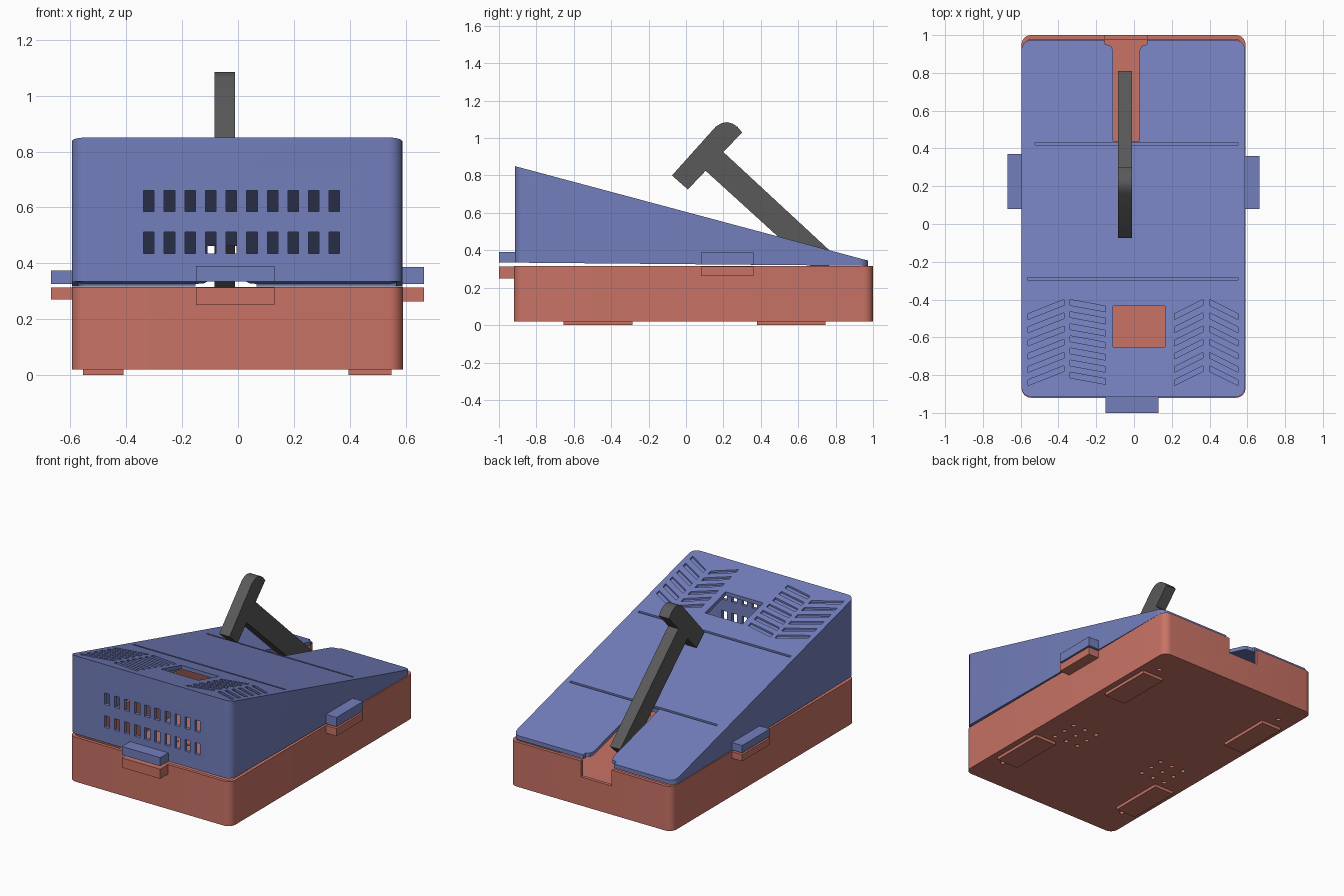
import bpy, bmesh, math

if "Cube" in bpy.data.objects:
    bpy.data.objects.remove(bpy.data.objects["Cube"])

def material(name, rgb):
    m = bpy.data.materials.new(name)
    m.diffuse_color = (*rgb, 1)
    m.use_nodes = True
    m.node_tree.nodes["Principled BSDF"].inputs["Base Color"].default_value = m.diffuse_color
    return m

RED = material("red_plastic", (0.58, 0.17, 0.13))
BLUE = material("blue_plastic", (0.17, 0.21, 0.50))
DARK = material("dark_grey", (0.10, 0.10, 0.10))

def finish(bm, name, mat=None, smooth=False):
    bmesh.ops.recalc_face_normals(bm, faces=bm.faces)
    me = bpy.data.meshes.new(name)
    bm.to_mesh(me)
    bm.free()
    ob = bpy.data.objects.new(name, me)
    bpy.context.collection.objects.link(ob)
    if mat:
        me.materials.append(mat)
    if smooth:
        smooth_shade(ob)
    return ob

def select(ob):
    bpy.ops.object.select_all(action='DESELECT')
    ob.select_set(True)
    bpy.context.view_layer.objects.active = ob

def smooth_shade(ob):
    select(ob)
    bpy.ops.object.shade_smooth_by_angle(angle=math.radians(30))

def bridge(bm, a, b):
    n = len(a)
    for i in range(n):
        bm.faces.new((a[i], a[(i + 1) % n], b[(i + 1) % n], b[i]))

def add_prism(bm, pts, z0, z1):
    """Vertical prism over an xy outline; z0 and z1 are functions of y."""
    lo = [bm.verts.new((x, y, z0(y))) for x, y in pts]
    hi = [bm.verts.new((x, y, z1(y))) for x, y in pts]
    bridge(bm, lo, hi)
    bm.faces.new(lo)
    bm.faces.new(hi)

def flat(z):
    return lambda y: z

def rect(x0, x1, y0, y1):
    return [(x0, y0), (x1, y0), (x1, y1), (x0, y1)]

def add_box(bm, x0, x1, y0, y1, z0, z1):
    add_prism(bm, rect(x0, x1, y0, y1), flat(z0), flat(z1))

def box(name, mat, *dims):
    bm = bmesh.new()
    add_box(bm, *dims)
    return finish(bm, name, mat)

def round_rect(x0, x1, y0, y1, r, steps=8):
    pts = []
    corners = ((x1 - r, y1 - r), (x0 + r, y1 - r), (x0 + r, y0 + r), (x1 - r, y0 + r))
    for k, (cx, cy) in enumerate(corners):
        for i in range(steps + 1):
            a = math.pi / 2 * (k + i / steps)
            pts.append((cx + r * math.cos(a), cy + r * math.sin(a)))
    return pts

def shell(name, mat, dims, r, wall, cap, inner_cap, rim):
    """Open rounded tray: outer and inner wall, joined along the rim."""
    x0, x1, y0, y1 = dims
    outer = round_rect(x0, x1, y0, y1, r)
    inner = round_rect(x0 + wall, x1 - wall, y0 + wall, y1 - wall, r - wall)
    bm = bmesh.new()
    rings = [[bm.verts.new((x, y, f(y))) for x, y in pts]
             for pts, f in ((outer, cap), (outer, rim), (inner, rim), (inner, inner_cap))]
    for a, b in zip(rings, rings[1:]):
        bridge(bm, a, b)
    bm.faces.new(rings[0])
    bm.faces.new(rings[-1])
    return finish(bm, name, mat)

def cut(ob, bm):
    cutter = finish(bm, "cutter")
    cutter.hide_render = True
    mod = ob.modifiers.new("cut", 'BOOLEAN')
    mod.operation, mod.solver, mod.object = 'DIFFERENCE', 'EXACT', cutter
    select(ob)
    bpy.ops.object.modifier_apply(modifier=mod.name)
    bpy.data.objects.remove(cutter)

# base tray with lever notch, speaker holes and screw holes
base = shell("base_tray", RED, (-0.595, 0.59, -0.92, 1.0), 0.05, 0.022,
             flat(0.02), flat(0.045), flat(0.315))
bm = bmesh.new()
add_box(bm, -0.155, 0.07, 0.95, 1.1, 0.21, 0.5)
holes = [(s * 0.35 + 0.09 * i, -0.145 + 0.09 * j)
         for s in (-1, 1) for i in (-1, 0, 1) for j in (-1, 0, 1)]
holes += [(s * 0.48, y) for s in (-1, 1) for y in (-0.69, 0.815)]
for hx, hy in holes:
    circle = [(hx + 0.014 * math.cos(a * math.pi / 8), hy + 0.014 * math.sin(a * math.pi / 8))
              for a in range(16)]
    add_prism(bm, circle, flat(-0.05), flat(0.1))
cut(base, bm)
smooth_shade(base)

# feet
for side, x0, x1 in (("left", -0.555, -0.41), ("right", 0.395, 0.55)):
    for end, y0, y1 in (("front", -0.655, -0.285), ("back", 0.38, 0.745)):
        box(f"foot_{end}_{side}", RED, x0, x1, y0, y1, 0, 0.025)

# sloping lid
def top(y):
    return 0.85 - (y + 0.915) * (0.505 / 1.888)

def under(y):
    return top(y) - 0.025

def rim(y):
    return 0.334 - (y + 0.915) * (0.017 / 1.888)

def groove(y):
    return top(y) - 0.011

def above(y):
    return top(y) + 0.1

lid = shell("sloping_lid", BLUE, (-0.595, 0.588, -0.915, 0.973), 0.05, 0.022, top, under, rim)
bm = bmesh.new()
# lever slot and display window
add_prism(bm, [(-0.11, 0.44), (0.03, 0.44), (0.03, 0.92), (0.042, 0.943), (0.07, 0.952), (0.07, 1.1),
               (-0.155, 1.1), (-0.155, 0.952), (-0.122, 0.943), (-0.11, 0.92)], flat(0.1), above)
add_prism(bm, rect(-0.11, 0.165, -0.65, -0.435), flat(0.4), above)
# front vents
for i in range(10):
    x = -0.319 + i * 0.0738
    for z in (0.435, 0.585):
        add_box(bm, x - 0.019, x + 0.019, -1.0, -0.85, z, z + 0.076)
# straight grooves
for x0, y in ((-0.525, 0.425), (-0.565, -0.29)):
    add_prism(bm, rect(x0, 0.55, y - 0.007, y + 0.007), groove, above)
# slanted grooves: x range, y at left and right end, rows, pitch
for x0, x1, yl, yr, rows, pitch in ((-0.56, -0.37, -0.475, -0.40, 6, 0.07),
                                    (-0.34, -0.15, -0.40, -0.435, 7, 0.064),
                                    (0.215, 0.365, -0.475, -0.40, 6, 0.07),
                                    (0.40, 0.55, -0.40, -0.475, 6, 0.07)):
    for k in range(rows):
        d = k * pitch
        add_prism(bm, [(x0, yl - d), (x0, yl - d - 0.03), (x1, yr - d - 0.03), (x1, yr - d)],
                  groove, above)
cut(lid, bm)
smooth_shade(lid)

# clasp tabs on lid and base
for where, x0, x1, y0, y1, low, lid_z, high in (
        ("front", -0.15, 0.13, -1.0, -0.91, 0.25, 0.334, 0.39),
        ("left", -0.67, -0.585, 0.08, 0.37, 0.27, 0.325, 0.374),
        ("right", 0.58, 0.665, 0.08, 0.36, 0.263, 0.325, 0.387)):
    box(f"base_tab_{where}", RED, x0, x1, y0, y1, low, 0.314)
    box(f"lid_tab_{where}", BLUE, x0, x1, y0, y1, lid_z, high)

# hammer-shaped lever: side profile (y, z) extruded across x
profile = [(-0.075, 0.80), (0.01, 0.725), (0.105, 0.825), (0.715, 0.27), (0.81, 0.36),
           (0.20, 0.925), (0.30, 1.03), (0.275, 1.06), (0.25, 1.077), (0.22, 1.085),
           (0.19, 1.08), (0.16, 1.062)]
bm = bmesh.new()
near = [bm.verts.new((-0.085, y, z)) for y, z in profile]
far = [bm.verts.new((-0.01, y, z)) for y, z in profile]
bridge(bm, near, far)
bm.faces.new(near)
bm.faces.new(far)
finish(bm, "hammer_lever", DARK, True)
